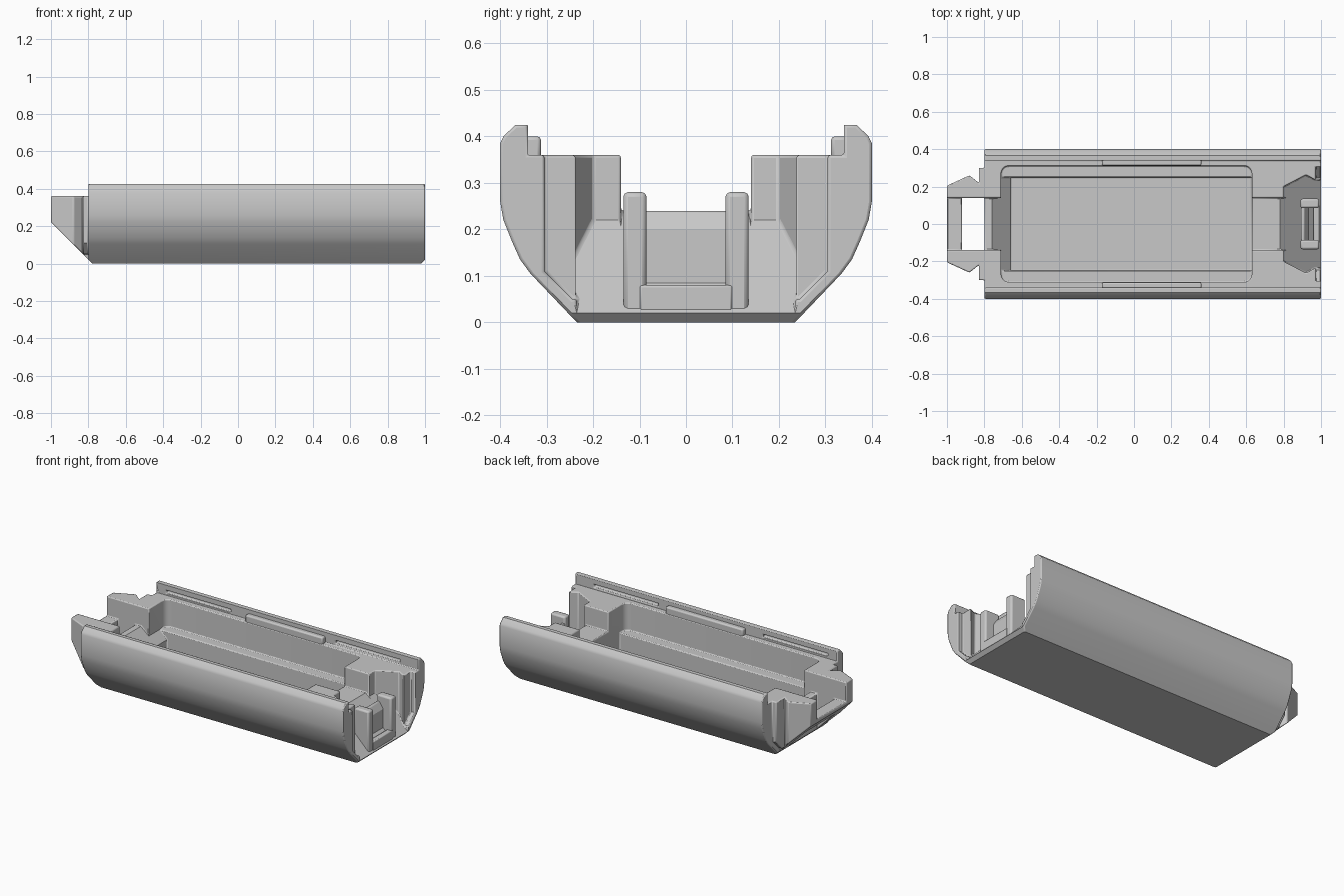
import bpy, bmesh, math

cube = bpy.data.objects.get("Cube")
if cube:
    bpy.data.objects.remove(cube, do_unlink=True)

grey = bpy.data.materials.new("plain grey")
grey.use_nodes = True
grey.diffuse_color = (0.58, 0.58, 0.58, 1)
grey.node_tree.nodes["Principled BSDF"].inputs["Base Color"].default_value = grey.diffuse_color


def prism(name, points, axis, lo, hi):
    """Extrude a 2D outline along an axis; lo may be a function of the outline point."""
    def place(p, d):
        return {"x": (d, p[0], p[1]), "y": (p[0], d, p[1]), "z": (p[0], p[1], d)}[axis]
    bm = bmesh.new()
    low = [bm.verts.new(place(p, lo(p) if callable(lo) else lo)) for p in points]
    high = [bm.verts.new(place(p, hi)) for p in points]
    bm.faces.new(low[::-1])
    bm.faces.new(high)
    n = len(points)
    for i in range(n):
        j = (i + 1) % n
        bm.faces.new((low[i], low[j], high[j], high[i]))
    bmesh.ops.recalc_face_normals(bm, faces=bm.faces)
    mesh = bpy.data.meshes.new(name)
    bm.to_mesh(mesh)
    bm.free()
    mesh.materials.append(grey)
    obj = bpy.data.objects.new(name, mesh)
    bpy.context.collection.objects.link(obj)
    return obj


def box(name, x0, x1, y0, y1, z0, z1):
    return prism(name, [(x0, y0), (x1, y0), (x1, y1), (x0, y1)], "z", z0, z1)


def both(half):
    """Close a +y half profile (y first) with its mirror image."""
    return half + [(-y, z) for y, z in reversed(half)]


def both_plan(half):
    """Close a +y half plan (y second) with its mirror image."""
    return half + [(x, -y) for x, y in reversed(half)]


def rounded(x0, x1, y, r, steps=5):
    corners = [(x1 - r, y - r), (x0 + r, y - r), (x0 + r, r - y), (x1 - r, r - y)]
    return [(cx + r * math.cos(a), cy + r * math.sin(a))
            for k, (cx, cy) in enumerate(corners)
            for a in [(k + s / steps) * math.pi / 2 for s in range(steps + 1)]]


def combine(target, tool, operation):
    """Apply a boolean and remove the helper."""
    mod = target.modifiers.new("shape", "BOOLEAN")
    mod.operation, mod.solver, mod.object = operation, "EXACT", tool
    graph = bpy.context.evaluated_depsgraph_get()
    mesh = bpy.data.meshes.new_from_object(target.evaluated_get(graph))
    target.modifiers.clear()
    target.data = mesh
    bpy.data.objects.remove(tool, do_unlink=True)


def tidy(obj):
    """Merge stray points and flat neighbours left by the cuts."""
    bm = bmesh.new()
    bm.from_mesh(obj.data)
    bmesh.ops.remove_doubles(bm, verts=bm.verts, dist=0.001)
    bmesh.ops.dissolve_limit(bm, angle_limit=math.radians(1), verts=bm.verts, edges=bm.edges)
    bm.to_mesh(obj.data)
    bm.free()


def finish(obj, width):
    """Small rounded edges and smooth shading."""
    bpy.context.view_layer.objects.active = obj
    bpy.ops.object.select_all(action="DESELECT")
    obj.select_set(True)
    bpy.ops.object.shade_smooth_by_angle(angle=math.radians(30))
    bevel = obj.modifiers.new("rounded_edges", "BEVEL")
    bevel.width, bevel.segments = width, 2
    bevel.limit_method, bevel.angle_limit = "ANGLE", math.radians(50)


# Hull with raised side rails
hull = prism("hull", both([
    (0.235, 0), (0.335, 0.105), (0.357, 0.135), (0.375, 0.175), (0.393, 0.22),
    (0.4, 0.26), (0.4, 0.385), (0.393, 0.4), (0.367, 0.425), (0.34, 0.425), (0.34, 0.36)]),
    "x", -0.8, 1)

# Dovetail tongue and its flange at the -x end
tongue = prism("tongue", both_plan([
    (-1, 0.205), (-0.88, 0.26), (-0.83, 0.22), (-0.79, 0.22)]),
    "z", lambda p: -0.78 - p[0], 0.36)
combine(hull, tongue, "UNION")
flange = prism("flange", both([(0.24, 0.05), (0.3, 0.11), (0.3, 0.36)]), "x", -0.83, -0.79)
combine(hull, flange, "UNION")

cutters = [
    # Opening in the tongue
    box("tongue_opening", -0.92, -0.8, -0.14, 0.14, -0.1, 0.5),
    # Central channel over the full length
    prism("channel", [(-1.1, 0.24), (-0.76, 0.24), (-0.71, 0.19), (0.6, 0.19),
                      (0.6, 0.24), (0.82, 0.24), (0.82, 0.5), (-1.1, 0.5)], "y", -0.14, 0.14),
    # Tray recess with a ledge and a deep basin
    prism("tray", rounded(-0.71, 0.63, 0.31, 0.04), "z", 0.19, 0.5),
    prism("basin", [(-0.66, 0.045), (0.63, 0.045), (0.63, 0.3), (-0.71, 0.3),
                    (-0.71, 0.19), (-0.66, 0.14)], "y", -0.25, 0.25),
    # Matching dovetail socket at the +x end
    prism("socket", both_plan([(0.8, 0.2), (0.92, 0.262), (0.97, 0.235), (1.1, 0.235)]),
          "z", lambda p: 1.02 - p[0], 0.5),
    prism("socket_lip", [(0.78, 0.24), (0.82, 0.2), (0.82, 0.3), (0.78, 0.3)],
          "y", -0.14, 0.14),
    prism("flange_seat", both([(0.245, 0.05), (0.305, 0.11), (0.305, 0.5)]), "x", 0.97, 1.1),
    # Chamfered lower ends
    prism("end_chamfer", [(-0.82, 0.04), (-0.82, -0.02), (-0.76, -0.02)], "y", -0.5, 0.5),
    prism("end_chamfer", [(1.02, 0.04), (1.02, -0.02), (0.96, -0.02)], "y", -0.5, 0.5),
]
# Undercut grooves in the rails
for x0, x1 in ((-0.73, -0.29), (0.43, 0.87)):
    for side in (-1, 1):
        y0, y1 = sorted((side * 0.33, side * 0.36))
        cutters.append(box("rail_groove", x0, x1, y0, y1, 0.372, 0.392))
for cutter in cutters:
    combine(hull, cutter, "DIFFERENCE")
tidy(hull)
finish(hull, 0.008)

# Locking tabs inside the rails
for side, name in ((1, "back_rail_tab"), (-1, "front_rail_tab")):
    y0, y1 = sorted((side * 0.312, side * 0.35))
    finish(box(name, -0.17, 0.36, y0, y1, 0.35, 0.4), 0.008)


# Latch bracket standing on the socket slope
def on_slope(p):
    return 1.005 - p[0]


for side, name in ((1, "back_latch_post"), (-1, "front_latch_post")):
    y0, y1 = sorted((side * 0.085, side * 0.135))
    post = prism(name, [(0.89, y0), (0.99, y0), (0.99, y1), (0.89, y1)], "z", on_slope, 0.28)
    finish(post, 0.01)
wall = prism("latch_wall", [(0.892, 0.12), (0.935, 0.075), (0.935, 0.2), (0.91, 0.24),
                            (0.892, 0.24)], "y", -0.1, 0.1)
finish(wall, 0.005)
sill = prism("latch_sill", [(0.96, 0.055), (0.993, 0.022), (0.993, 0.08), (0.96, 0.08)],
             "y", -0.1, 0.1)
finish(sill, 0.005)
